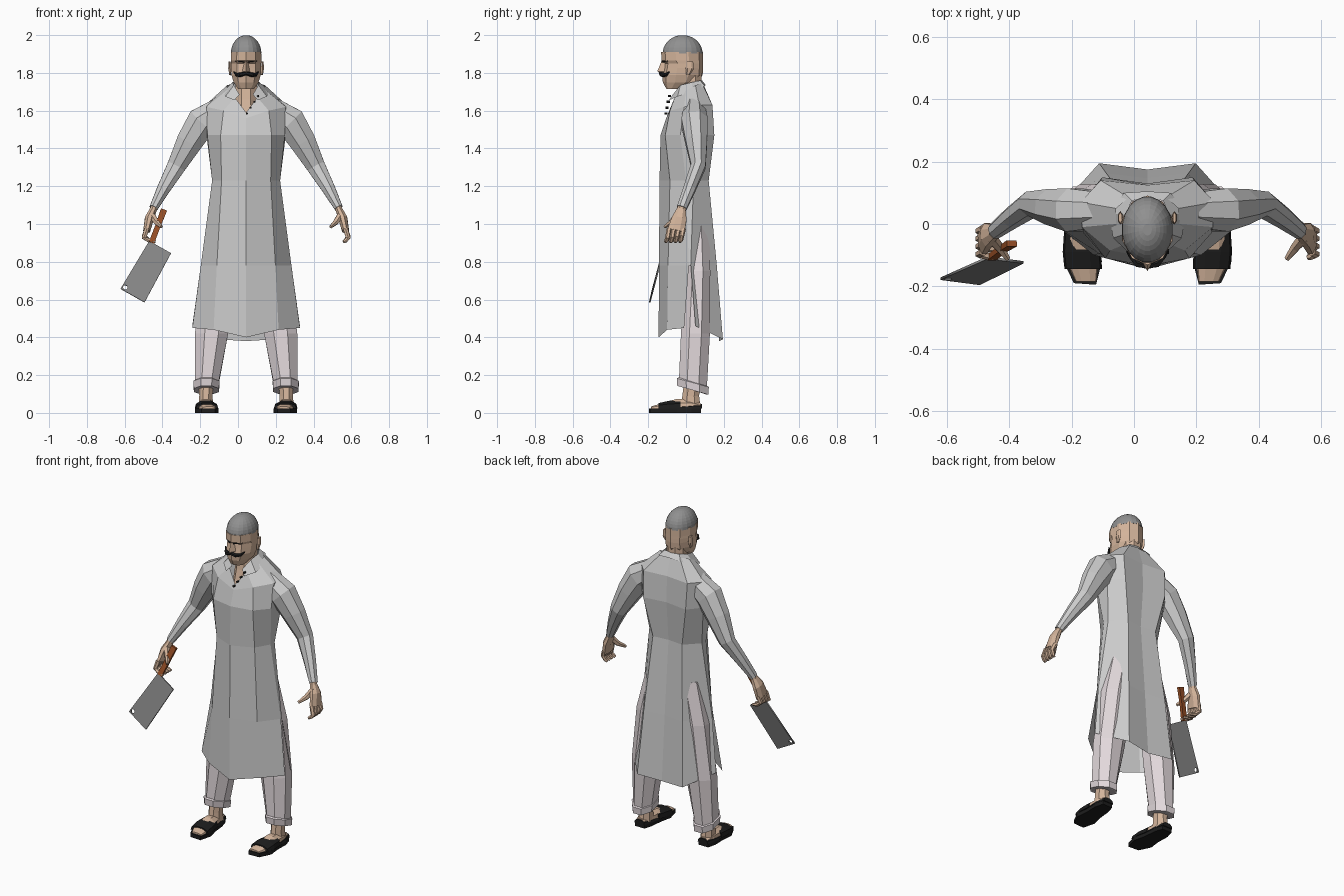
import bpy, bmesh
from math import sin, cos, pi
from mathutils import Vector, Matrix

if "Cube" in bpy.data.objects:
    bpy.data.objects.remove(bpy.data.objects["Cube"])

CX = 0.043  # the figure's own centre line


def material(name, rgb):
    m = bpy.data.materials.new(name)
    m.diffuse_color = (*rgb, 1)
    m.use_nodes = True
    m.node_tree.nodes["Principled BSDF"].inputs["Base Color"].default_value = m.diffuse_color
    return m


CLOTH = material("white_cloth", (0.88, 0.86, 0.86))
TROUSER = material("trouser_cloth", (0.76, 0.69, 0.71))
SKIN = material("skin", (0.66, 0.46, 0.33))
BLACK = material("black", (0.012, 0.012, 0.012))
WOOD = material("wood", (0.32, 0.08, 0.02))
STEEL = material("steel", (0.24, 0.24, 0.24))
CAP = material("cap_grey", (0.28, 0.28, 0.28))


def loft(name, rings, mat, closed=True, caps=True):
    """Skin a stack of equal-length point rings."""
    bm = bmesh.new()
    rows = [[bm.verts.new(p) for p in r] for r in rings]
    n = len(rows[0])
    for a, b in zip(rows, rows[1:]):
        for i in range(n if closed else n - 1):
            j = (i + 1) % n
            bm.faces.new((a[i], a[j], b[j], b[i]))
    if closed and caps:
        bm.faces.new(rows[0])
        bm.faces.new(rows[-1])
    bmesh.ops.recalc_face_normals(bm, faces=bm.faces)
    me = bpy.data.meshes.new(name)
    bm.to_mesh(me)
    bm.free()
    me.materials.append(mat)
    ob = bpy.data.objects.new(name, me)
    ob.location.x = CX
    bpy.context.collection.objects.link(ob)
    return ob


def oval(x, y, z, rx, ry, n=8, tilt=0.0):
    """Level ring; tilt raises the front edge."""
    pts = []
    for i in range(n):
        a = 2 * pi * (i + 0.5) / n
        pts.append((x + rx * cos(a), y + ry * sin(a), z - tilt * sin(a)))
    return pts


def tube(name, path, radii, mat, n=8, ref=(0, 1, 0)):
    """Tapered tube along a path, radii = (across, along ref) per point."""
    P = [Vector(p) for p in path]
    rings = []
    for k, p in enumerate(P):
        t = (P[min(k + 1, len(P) - 1)] - P[max(k - 1, 0)]).normalized()
        u = t.cross(Vector(ref)).normalized()
        v = u.cross(t)
        ra, rb = radii[k]
        rings.append([p + u * ra * cos(2 * pi * (i + .5) / n) + v * rb * sin(2 * pi * (i + .5) / n)
                      for i in range(n)])
    return loft(name, rings, mat)


def mirrored(half):
    """Half outline starting and ending on the centre line -> full ring."""
    return half + [(-x, y, z) for x, y, z in half[-2:0:-1]]


def level(z, *xy):
    return [(x, y, z) for x, y in xy]


# Robe: half outlines run front centre, front crease, side, side, back pleat, back centre
collar_line = [(0, -.09, 1.59), (.06, -.06, 1.67), (.1, 0, 1.71), (.1, .05, 1.735), (.06, .085, 1.745), (0, .09, 1.745)]
shoulder = [(0, -.105, 1.56), (.12, -.085, 1.60), (.21, -.01, 1.62), (.215, .07, 1.63), (.15, .14, 1.63), (0, .125, 1.63)]
chest = level(1.47, (0, -.135), (.135, -.11), (.205, -.03), (.21, .07), (.145, .15), (0, .13))
waist = level(1.23, (0, -.14), (.13, -.085), (.18, 0), (.18, .04), (.1, .12), (0, .11))
slit = level(.78, (0, -.143), (.155, -.095), (.24, .015), (.24, .025), (.132, .163), (0, .147))
hem = [(0, -.145, .40), (.172, -.1, .44), (.285, -.01, .45), (.285, .05, .46), (.155, .195, .39), (0, .175, .38)]
loft("robe_body", [mirrored(h) for h in (collar_line, shoulder, chest, waist, slit)], CLOTH, caps=False)


def panel(points):
    """Open row across the body from one side to the other."""
    return points + [(-x, y, z) for x, y, z in points[-2::-1]]


loft("robe_front_panel", [panel(h[2::-1]) for h in (slit, hem)], CLOTH, closed=False)
loft("robe_back_panel", [panel(h[3:]) for h in (slit, hem)], CLOTH, closed=False)

# Folded collar
inner = [(.035, -.07, 1.685), (.065, -.03, 1.735), (.072, .03, 1.75), (.05, .075, 1.76), (0, .085, 1.76)]
outer = [(.062, -.09, 1.655), (.11, -.045, 1.675), (.125, .035, 1.70), (.075, .1, 1.73), (0, .105, 1.735)]
loft("collar", [panel(inner), panel(outer)], CLOTH, closed=False)

# Neck and head
loft("neck", [oval(0, .005, 1.54, .07, .085), oval(0, .02, 1.66, .062, .068), oval(0, .03, 1.80, .062, .055)], SKIN)
head = [(1.715, -.102, -.03, .042), (1.75, -.118, .06, .066), (1.79, -.122, .083, .078),
        (1.825, -.114, .086, .08), (1.85, -.11, .086, .08), (1.865, -.125, .086, .081), (1.91, -.126, .086, .08)]
loft("head", [oval(0, (f + b) / 2, z, w * 1.05, (b - f) / 2 * 1.05, 10) for z, f, b, w in head], SKIN)
loft("nose", [[(-.008, -.112, 1.862), (.008, -.112, 1.862), (0, -.13, 1.862)],
              [(-.021, -.112, 1.808), (.021, -.112, 1.808), (0, -.152, 1.808)],
              [(-.012, -.112, 1.798), (.012, -.112, 1.798), (0, -.138, 1.798)]], SKIN)
for s, side in ((-1, "right"), (1, "left")):
    tube(side + "_ear", [(s * .084, .01, 1.79), (s * .087, .02, 1.825), (s * .087, .02, 1.86)],
         [(.006, .01), (.009, .022), (.006, .018)], SKIN, 6)
    tube(side + "_eyebrow", [(s * .012, -.126, 1.858), (s * .055, -.095, 1.864)], [(.004, .006)] * 2, BLACK, 4)
    tube(side + "_moustache", [(0, -.132, 1.798), (s * .03, -.127, 1.79), (s * .05, -.105, 1.79), (s * .066, -.088, 1.806)],
         [(.012, .01), (.014, .012), (.01, .01), (.003, .003)], BLACK, 6, (0, 0, 1))

# Skull cap: upper half of an egg
dome = [oval(0, -.018, 1.902 + .098 * sin(a), .082 * cos(a), .107 * cos(a), 20)
        for a in [i * pi / 18 for i in range(9)]]
loft("skull_cap", dome, CAP)

# Shirt buttons along the neck opening
for i in range(4):
    x = .004 + .02 * i
    y, z = -.11 + .006 * i, 1.585 + .031 * i
    tube("button_%d" % i, [(x, y + .012, z), (x, y - .004, z)], [(.006, .006)] * 2, BLACK, 6, (0, 0, 1))

for s, side in ((-1, "right"), (1, "left")):
    def m(*pts):
        return [(s * x, y, z) for x, y, z in pts]

    # Sleeve
    tube(side + "_sleeve", m((.13, .045, 1.61), (.235, .045, 1.54), (.3, .055, 1.435), (.37, .065, 1.305),
                             (.435, .02, 1.19), (.49, -.022, 1.085)),
         [(.07, .06), (.088, .075), (.075, .062), (.053, .042), (.038, .035), (.024, .028)], CLOTH)

    # Hand: palm, four curled fingers and thumb
    tube(side + "_palm", m((.48, -.015, 1.11), (.492, -.025, 1.075), (.512, -.035, 1.03), (.526, -.052, .965)),
         [(.019, .022), (.02, .026), (.026, .042), (.02, .05)], SKIN)
    for i in range(4):
        y = -.014 - .025 * i
        reach = .02 if s > 0 else .055
        tube("%s_finger_%d" % (side, i), m((.526, y, .975), (.54, y - .008, .938 - .004 * i),
                                           (.535 - reach * .4, y - .014, .912), (.535 - reach, y - .018, .905)),
             [(.014, .014), (.014, .013), (.012, .012), (.008, .009)], SKIN, 6)
    tube(side + "_thumb", m((.505, -.04, 1.055), (.475, -.075, 1.01), (.448, -.112, .985)),
         [(.02, .02), (.016, .016), (.009, .009)], SKIN, 6)

    # Trouser leg with turned-up cuff
    loft(side + "_trouser_leg", [oval(s * .21, .036, .14, .067, .08, tilt=.02), oval(s * .183, .05, .42, .095, .083),
                                 oval(s * .14, .062, .75, .1, .072), oval(s * .09, .05, 1.0, .088, .08)], TROUSER)
    loft(side + "_trouser_cuff", [oval(s * .21, .036, z, r, r + .017, tilt=.025)
                                  for z, r in ((.12, .062), (.12, .072), (.16, .075), (.165, .064))], TROUSER)

    # Ankle, foot and sandal
    loft(side + "_ankle", [oval(s * .213, .025, .03, .042, .056), oval(s * .213, .025, .09, .038, .048),
                           oval(s * .21, .035, .17, .042, .048)], SKIN)

    def arch(y, x, w, h, base=.022):
        return m((x - w, y, base), (x - w * .9, y, base + h * .6), (x - w * .4, y, base + h),
                 (x + w * .4, y, base + h), (x + w * .9, y, base + h * .6), (x + w, y, base))

    loft(side + "_foot", [arch(.078, .217, .03, .03), arch(.03, .216, .043, .05), arch(-.05, .212, .048, .052),
                          arch(-.13, .207, .05, .028), arch(-.185, .197, .034, .012)], SKIN)
    loft(side + "_sandal_strap", [arch(-.03, .214, .054, .046), arch(-.09, .21, .062, .042),
                                  arch(-.145, .206, .06, .03)], BLACK)
    loft(side + "_sandal_heel", [arch(.086, .217, .034, .026), arch(.03, .217, .048, .022),
                                 arch(-.03, .214, .054, .014)], BLACK)
    sole = m((.185, .08, 0), (.25, .08, 0), (.264, .03, 0), (.262, -.05, 0), (.27, -.12, 0),
             (.236, -.19, 0), (.165, -.195, 0), (.146, -.12, 0), (.162, -.05, 0), (.17, .03, 0))
    loft(side + "_sandal_sole", [[(x, y, z) for x, y, _ in sole] for z in (0, .024)], BLACK)

# Cleaver: wooden handle and flat blade with a hanging hole
handle = tube("cleaver_handle", [(-.392, -.062, 1.075), (-.424, -.082, .99), (-.458, -.108, .9)],
              [(.024, .014), (.02, .013), (.021, .013)], WOOD, 4)
handle.location.x = 0
blade = bpy.data.curves.new("cleaver_blade", "CURVE")
blade.dimensions = "2D"
blade.fill_mode = "BOTH"
blade.extrude = .004
outline = [(0, 0), (.133, 0), (.147, .303), (0, .303)]
hole = [(.018 + .012 * cos(i * pi / 6), .284 + .012 * sin(i * pi / 6)) for i in range(12)]
for pts in (outline, hole):
    sp = blade.splines.new("POLY")
    sp.points.add(len(pts) - 1)
    for q, (a, b) in zip(sp.points, pts):
        q.co = (a, b, 0, 1)
    sp.use_cyclic_u = True
blade.materials.append(STEEL)
cleaver = bpy.data.objects.new("cleaver_blade", blade)
u = Vector((.115, -.015, -.065)).normalized()
v = Vector((-.133, -.07, -.263))
v = (v - u * v.dot(u)).normalized()
w = u.cross(v)
cleaver.matrix_world = Matrix.Translation((-.47, -.108, .91)) @ Matrix((u, v, w)).transposed().to_4x4()
bpy.context.collection.objects.link(cleaver)
